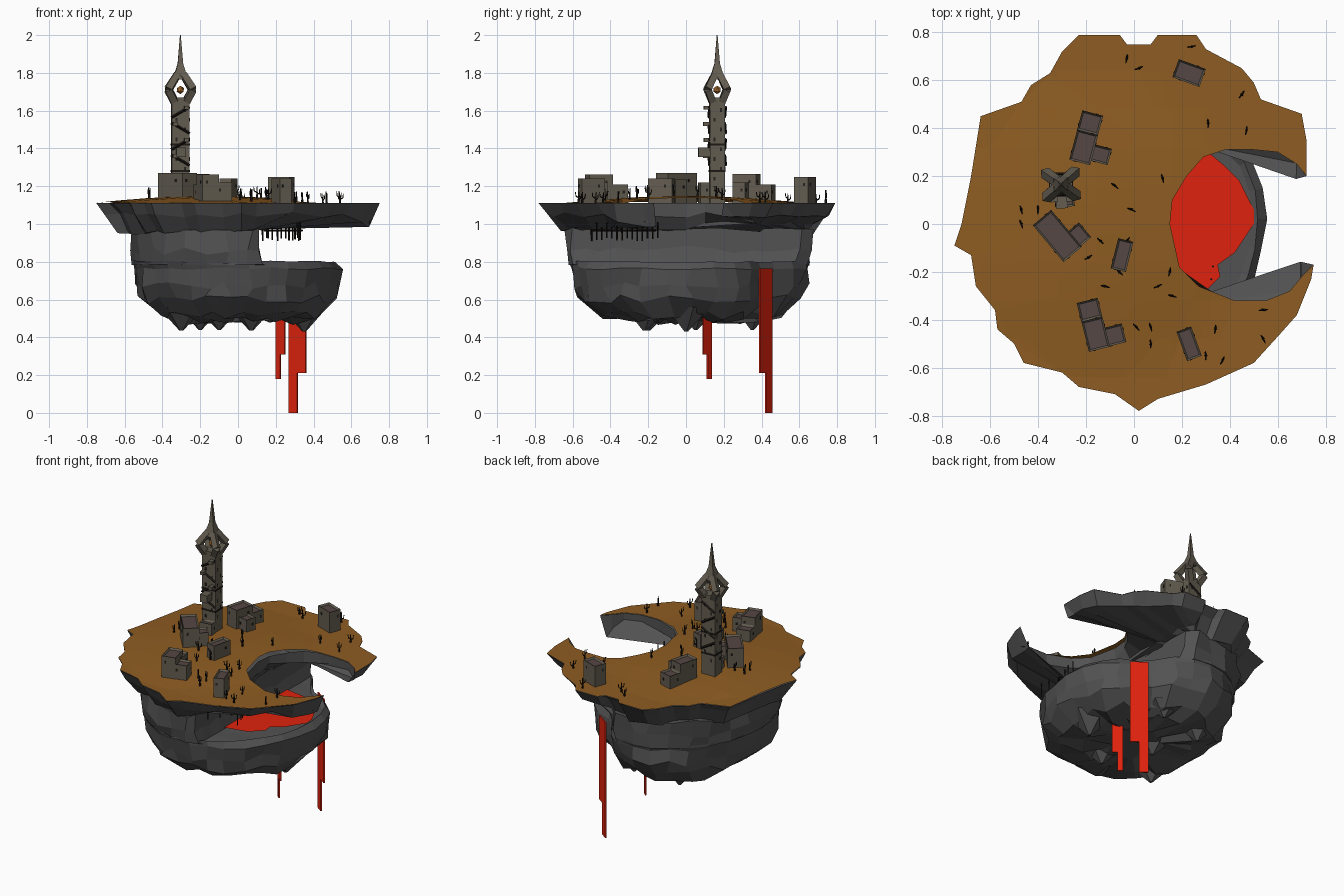
import bpy, bmesh, math, random
from mathutils import Vector, Matrix

if "Cube" in bpy.data.objects:
    bpy.data.objects.remove(bpy.data.objects["Cube"])
random.seed(4)

def mat(name, c):
    m = bpy.data.materials.new(name)
    m.diffuse_color = (*c, 1)
    m.use_nodes = True
    m.node_tree.nodes["Principled BSDF"].inputs["Base Color"].default_value = m.diffuse_color
    return m

ROCK = mat("dark rock", (.085, .085, .087))
EARTH = mat("brown earth", (.27, .108, .016))
LAVA = mat("red lava", (.74, .016, .004))
STONE = mat("grey brown stone", (.125, .108, .08))
ROOF = mat("dull roof", (.09, .063, .058))
DARK = mat("dark opening", (.02, .017, .014))
WOOD = mat("burnt wood", (.012, .009, .007))
AMBER = mat("amber orb", (.45, .17, .03))

def finish(name, bm, *mats):
    bmesh.ops.recalc_face_normals(bm, faces=bm.faces)
    me = bpy.data.meshes.new(name)
    bm.to_mesh(me)
    bm.free()
    for m in mats:
        me.materials.append(m)
    ob = bpy.data.objects.new(name, me)
    bpy.context.collection.objects.link(ob)
    return ob

def box(bm, M, centre, size, mi=0):
    m = M @ Matrix.Translation(centre) @ Matrix.Diagonal((*size, 1))
    vs = bmesh.ops.create_cube(bm, size=1, matrix=m)["verts"]
    fs = list({f for v in vs for f in v.link_faces})
    for f in fs:
        f.material_index = mi
    return fs

def beam(bm, a, b, r1, r2, mi=0, sides=4):
    a, b = Vector(a), Vector(b)
    d = b - a
    m = Matrix.Translation((a + b) / 2) @ d.to_track_quat('Z', 'Y').to_matrix().to_4x4()
    vs = bmesh.ops.create_cone(bm, segments=sides, radius1=r1, radius2=r2, depth=d.length,
                               cap_ends=True, matrix=m)["verts"]
    for f in {f for v in vs for f in v.link_faces}:
        f.material_index = mi

def loft(bm, rings):
    rows = [[bm.verts.new(p) for p in r] for r in rings]
    n = len(rows[0])
    for a, b in zip(rows, rows[1:]):
        for i in range(n):
            j = (i + 1) % n
            bm.faces.new((a[i], a[j], b[j], b[i]))
    return rows

def jit(s):
    return random.uniform(-s, s)

def ground_z(x, y):
    d = math.hypot(x + .15, y) / .6
    return 1.112 + .036 * max(0, 1 - d * d)

# Crescent outline: outer coast, then the bite
coast = [(.75, -.17), (.74, -.23), (.68, -.38), (.6, -.47), (.5, -.58), (.3, -.67), (.1, -.73),
         (.02, -.78), (-.08, -.71), (-.23, -.68), (-.3, -.62), (-.46, -.58), (-.5, -.5),
         (-.57, -.44), (-.58, -.36), (-.66, -.26), (-.68, -.13), (-.75, -.09), (-.72, 0),
         (-.68, .2), (-.64, .45), (-.47, .51), (-.43, .58), (-.35, .63), (-.3, .72), (-.23, .79),
         (-.06, .79), (-.03, .75), (.07, .75), (.1, .79), (.26, .79), (.3, .73), (.45, .65),
         (.5, .59), (.53, .52), (.7, .46), (.72, .35), (.72, .2)]
bite = [(.68, .25), (.6, .3), (.5, .31), (.38, .31), (.29, .28), (.22, .2), (.16, .1), (.15, 0),
        (.19, -.18), (.27, -.26), (.42, -.32), (.55, -.32), (.65, -.28), (.7, -.22)]
outline = coast + bite

# Rocky underside of the crescent; horn undersides run back to the cavern wall
lip, under = [], []
for i, (x, y) in enumerate(outline):
    outer = i < len(coast)
    s = .94 + jit(.025) if outer else 1
    hook = .05 if x > .67 and -.4 < y < 0 else 0
    lip.append((x * s, y * s, 1.05 + jit(.018) - hook))
    uy = y * (.85 if outer else 1)
    if x > .25:
        uy = math.copysign(max(abs(uy), .38 if outer else .35), y)
    uz = .955 if x < .1 else .975 + .03 * (y > 0)
    under.append((min(x * .85, .12), uy, uz + jit(.012)))
bm = bmesh.new()
rows = loft(bm, [[(x, y, 1.11) for x, y in outline], lip, under])
bm.faces.new(rows[-1])
bmesh.ops.triangulate(bm, faces=[f for f in bm.faces if len(f.verts) > 4])
finish("crescent_rock", bm, ROCK)

# Gently domed earth on top
bm = bmesh.new()
f = bm.faces.new([bm.verts.new((x, y, 0)) for x, y in outline])
bmesh.ops.triangulate(bm, faces=[f])
for k in range(-4, 5):
    for n in ((1, 0, 0), (0, 1, 0)):
        bmesh.ops.bisect_plane(bm, geom=bm.verts[:] + bm.edges[:] + bm.faces[:],
                               plane_co=Vector(n) * k * .16, plane_no=n)
for v in bm.verts:
    v.co.z = ground_z(v.co.x, v.co.y)
finish("earth_top", bm, EARTH)

# Lower rock bowl, with the cavern cut flat on the +x side
N = 30
def bowl_ring(z, s, clamp=9, only_right=False, j=.025, jz=.025):
    pts = []
    for i in range(N):
        a = 2 * math.pi * i / N
        dent = 1 - .2 * math.exp(-((a - .93) / .35) ** 2)
        x, y = .56 * math.cos(a) * dent, .64 * math.sin(a) * dent
        k = 1 + (s - 1) * min(1, max(0, x / .4)) if only_right else s
        pts.append((min(x * k + jit(j), clamp), y * k + .02 + jit(j), z + jit(jz)))
    return pts
bm = bmesh.new()
rows = loft(bm, [bowl_ring(.5, .28), bowl_ring(.49, .55), bowl_ring(.515, .76), bowl_ring(.6, .92),
                 bowl_ring(.68, .96), bowl_ring(.765, .98, j=.008, jz=.008),
                 bowl_ring(.8, .93, only_right=True, j=.006, jz=.006),
                 bowl_ring(.783, .88, only_right=True, j=.004, jz=.002),
                 bowl_ring(.785, 1, .13, j=.012, jz=.002), bowl_ring(.86, 1.01, .11),
                 bowl_ring(.97, 1.03, .11, jz=.01)])
bm.faces.new(rows[0])
bm.faces.new(rows[-1])
for x, y, r, z in ((-.3, -.2, .13, .435), (-.1, .05, .13, .44), (.07, -.22, .13, .435),
                   (.35, 0, .13, .43), (-.2, .35, .12, .44), (.1, .4, .1, .47)):
    beam(bm, (x, y, .56), (x, y, z), r, .01, sides=5)
finish("rock_bowl", bm, ROCK)

# Lava pool and stepped lava falls
bm = bmesh.new()
bm.faces.new([bm.verts.new((x, y, .793)) for x, y in
              ((.13, -.33), (.28, -.3), (.36, -.22), (.35, -.17), (.42, -.12), (.5, 0), (.5, .06),
               (.44, .18), (.37, .25), (.31, .3), (.13, .33))])
finish("lava_pool", bm, LAVA)
bm = bmesh.new()
for a, b, top, short, low in (((.25, .09), (.2, .135), .53, .31, .18),
                              ((.36, .39), (.27, .455), .765, .21, 0)):
    a, b = Vector((*a, 0)), Vector((*b, 0))
    d = b - a
    for t, z in ((.25, short), (.75, low)):
        M = Matrix.Translation(a + d * t) @ Matrix.Rotation(math.atan2(d.y, d.x), 4, 'Z')
        box(bm, M, (0, 0, (top + z) / 2), (d.length / 2, .008, top - z))
finish("lava_falls", bm, LAVA)

# Flat-roofed houses with parapets: x, y, width, depth, height, turn in degrees
bm = bmesh.new()
for x, y, w, d, top, deg in ((-.21, .32, .09, .13, 1.265, -15), (-.183, .423, .09, .083, 1.21, -15),
                             (-.14, .29, .08, .07, 1.22, -15),
                             (-.32, -.05, .1, .2, 1.27, 40), (-.235, -.05, .08, .08, 1.235, 40),
                             (-.05, -.13, .065, .13, 1.24, -14), (.23, .63, .12, .08, 1.25, -20),
                             (-.16, -.46, .09, .13, 1.262, 14), (-.186, -.358, .09, .08, 1.21, 14),
                             (-.085, -.465, .09, .08, 1.22, 14),
                             (.23, -.5, .065, .13, 1.24, 20), (-.29, .095, .08, .05, 1.22, 8)):
    M = Matrix.Translation((x, y, 0)) @ Matrix.Rotation(math.radians(deg), 4, 'Z')
    fs = box(bm, M, (0, 0, (top + 1.1) / 2), (w, d, top - 1.1))
    roof = max(fs, key=lambda f: f.calc_center_median().z)
    bmesh.ops.inset_individual(bm, faces=[roof], thickness=.011, depth=-.012)
    roof.material_index = 1
    for s in (-1, 1):
        box(bm, M, (s * .22 * w, s * d / 2, top - .04), (.011, .004, .016), 2)
        box(bm, M, (s * w / 2, s * .22 * d, top - .04), (.004, .011, .016), 2)
finish("houses", bm, STONE, ROOF, DARK)

# Tower: shaft, window plates, bands and winding stairs
T = Matrix.Translation((-.305, .165, 0)) @ Matrix.Rotation(.05, 4, 'Z')
bm = bmesh.new()
box(bm, T, (0, 0, 1.385), (.095, .08, .57))
for z in (1.28, 1.42):
    box(bm, T, (0, 0, z), (.1, .085, .01), 2)
for k in range(8):
    z = 1.24 + k * .052
    for s in (-1, 1):
        t = .022 * (1 if k % 2 else -1)
        box(bm, T, (t, s * .04, z), (.011, .004, .02), 1)
        box(bm, T, (s * .0475, t * .8, z), (.004, .011, .02), 1)
for k in range(4):
    z, s = 1.31 + k * .085, 1 if k % 2 else -1
    for side in (-1, 1):
        beam(bm, T @ Vector((-s * .047, side * .043, z)), T @ Vector((s * .047, side * .043, z + .055)),
             .007, .007, 2)
    box(bm, T, (s * .03, -.055, z + .05), (.025, .035, .02))
box(bm, T, (0, -.07, 1.38), (.05, .06, .05))
finish("tower_shaft", bm, STONE, DARK, WOOD)

# Open crown of four bent arms, with a tall spire
bm = bmesh.new()
for sx in (-1, 1):
    for sy in (-1, 1):
        a, b, c = [T @ Vector((sx * x, sy * y, z)) for x, y, z in
                   ((.032, .027, 1.65), (.064, .052, 1.712), (.016, .014, 1.79))]
        beam(bm, a, b, .026, .025)
        beam(bm, b, c, .026, .024)
for z0, z1, r0, r1 in ((1.765, 1.85, .055, .02), (1.85, 2, .02, .003)):
    m = T @ Matrix.Translation((0, 0, (z0 + z1) / 2)) @ Matrix.Rotation(math.pi / 4, 4, 'Z')
    bmesh.ops.create_cone(bm, segments=4, radius1=r0, radius2=r1, depth=z1 - z0, cap_ends=True, matrix=m)
finish("tower_crown", bm, STONE)
bm = bmesh.new()
bmesh.ops.create_icosphere(bm, subdivisions=1, radius=.022, matrix=T @ Matrix.Translation((0, 0, 1.71)))
finish("crown_orb", bm, AMBER)

# Bare burnt trees
bm = bmesh.new()
for x, y in ((-.03, .69), (.02, .65), (.24, .74), (.45, .54), (.31, .42), (.47, .39), (-.08, .16),
             (.12, .19), (-.01, .06), (-.47, .06), (-.4, .06), (-.47, 0), (-.14, -.07), (-.03, -.07),
             (-.19, -.14), (-.06, -.2), (-.12, -.26), (.1, -.26), (.15, -.2), (.16, -.3),
             (.54, -.36), (.01, -.43), (.07, -.43), (.07, -.5), (.34, -.44), (.3, -.55),
             (.37, -.57), (.54, -.48)):
    p = Vector((x, y, ground_z(x, y) - .01))
    h = random.uniform(.055, .08)
    turn = random.uniform(0, 3)
    beam(bm, p, p + Vector((jit(.005), jit(.005), h)), .007, .003)
    for k, lift in ((0, .4), (1, .55)):
        c, s = math.cos(turn + k * 3), math.sin(turn + k * 3)
        q = p + Vector((0, 0, h * lift))
        e = q + Vector((c * .015, s * .015, .008))
        beam(bm, q, e, .004, .003)
        beam(bm, e, e + Vector((c * .003, s * .003, .022)), .003, .002)
finish("dead_trees", bm, WOOD)

# Dark roots and rails hanging under the front horn
bm = bmesh.new()
for k in range(14):
    t = k / 13
    x, y = .13 + .2 * abs(math.sin(k * 1.7)), -.5 + .35 * t
    beam(bm, (x, y, 1.03), (x, y, .918 + jit(.012)), .005, .004)
beam(bm, (.14, -.5, .965), (.34, -.3, .965), .006, .006)
beam(bm, (.34, -.3, .965), (.14, -.16, .965), .006, .006)
finish("hanging_roots", bm, WOOD)
